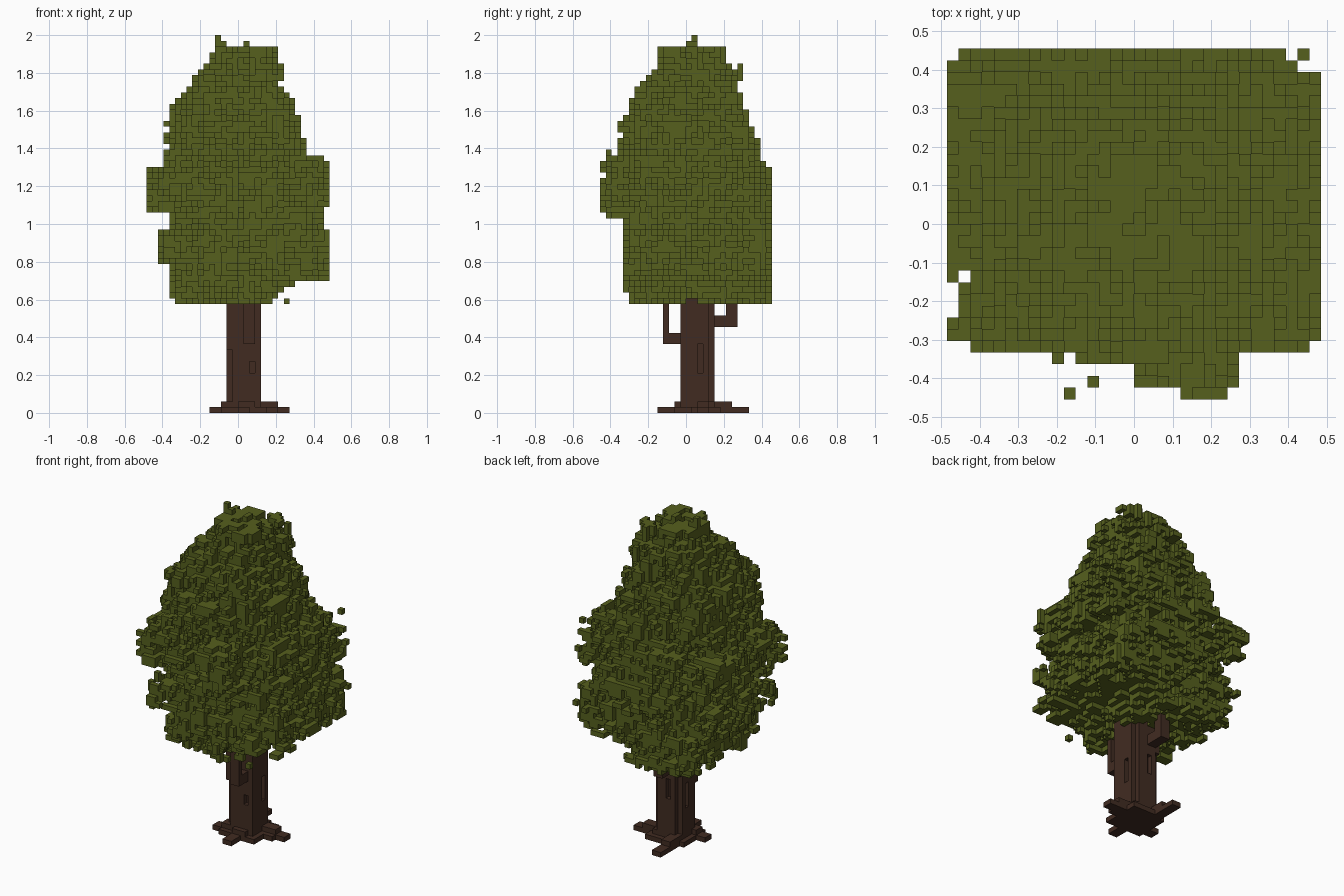
import bpy
import bmesh
from mathutils import Vector, noise

cube = bpy.data.objects.get("Cube")
if cube:
    bpy.data.objects.remove(cube, do_unlink=True)

CELL = 2 / 66
SIDES = [(1, 0, 0), (-1, 0, 0), (0, 1, 0), (0, -1, 0), (0, 0, 1), (0, 0, -1)]


def flat_colour(name, rgb):
    mat = bpy.data.materials.new(name)
    mat.use_nodes = True
    mat.diffuse_color = (*rgb, 1)
    bsdf = mat.node_tree.nodes["Principled BSDF"]
    bsdf.inputs["Base Color"].default_value = (*rgb, 1)
    bsdf.inputs["Roughness"].default_value = 1
    return mat


def block(x0, x1, y0, y1, z0, z1):
    """Set of grid cells inside a box."""
    return {(x, y, z) for x in range(x0, x1) for y in range(y0, y1) for z in range(z0, z1)}


def build(name, cells, mat, hidden=frozenset()):
    """Make the outer skin of a set of cells, skipping faces against hidden cells."""
    bm = bmesh.new()
    verts = {}

    def corner(p):
        if p not in verts:
            verts[p] = bm.verts.new([c * CELL for c in p])
        return verts[p]

    for cell in sorted(cells):
        for side in SIDES:
            near = tuple(c + s for c, s in zip(cell, side))
            if near in cells or near in hidden:
                continue
            axis = next(i for i in range(3) if side[i])
            a, b = (axis + 1) % 3, (axis + 2) % 3
            ring = [(0, 0), (1, 0), (1, 1), (0, 1)]
            if side[axis] < 0:
                ring.reverse()
            pts = []
            for u, v in ring:
                p = list(cell)
                p[axis] += max(side[axis], 0)
                p[a] += u
                p[b] += v
                pts.append(corner(tuple(p)))
            bm.faces.new(pts)
    mesh = bpy.data.meshes.new(name)
    bm.to_mesh(mesh)
    bm.free()
    mesh.materials.append(mat)
    obj = bpy.data.objects.new(name, mesh)
    bpy.context.collection.objects.link(obj)
    return obj


def roughness(x, y, z):
    """How many cells are eaten away from the foliage surface here."""
    soft = noise.noise(Vector((x, y, z * 1.4)) * 0.27)
    slab = noise.cell(Vector((x // 2 + 0.5, y // 2 + 0.5, z + 0.5)))
    grain = noise.cell(Vector((x + 70.5, y + 0.5, z + 0.5)))
    return max(0, 1.2 + 3 * soft + 1.2 * slab + 1.2 * grain)


def box_depth(p, lo, hi, power):
    """Depth in cells below the surface of a rounded box."""
    total, small = 0, 99
    for c, a, b in zip(p, lo, hi):
        half = (b - a) / 2
        total += abs((c + 0.5 - (a + b) / 2) / half) ** power
        small = min(small, half)
    return (1 - total ** (1 / power)) * small


# Foliage outline by height: z, left and right x, front and back y
OUTLINE = [
    (19, -11, 6, -10, 15), (22, -12, 8, -11, 15), (24, -12, 15, -11, 15),
    (35, -12, 15, -11, 15), (41, -13, 14, -12, 14), (46, -13, 12, -11, 13),
    (50, -13, 11, -11, 12), (54, -12, 10, -10, 10), (57, -8, 8, -9, 10),
    (60, -8, 9, -6, 9), (61, -5, 7, -5, 7), (64, -5, 7, -5, 7),
]
# Bulging boughs: low corner, high corner, squareness
BOUGHS = [
    ((-14, -11, 26), (5, 15, 32), 10), ((0, -11, 23), (16, 15, 32), 12),
    ((-16, -11, 35), (0, 15, 43), 10), ((0, -11, 35), (16, 14, 45), 8),
    ((-10, 5, 33), (10, 15, 41), 8), ((-12, 2, 19), (2, 15, 30), 5),
    ((0, -15, 34), (9, -5, 46), 4), ((-5, -12, 42), (4, -6, 51), 6),
]


def outline_at(z):
    for low, high in zip(OUTLINE, OUTLINE[1:]):
        if low[0] <= z <= high[0]:
            t = (z - low[0]) / (high[0] - low[0])
            return [a + (b - a) * t for a, b in zip(low[1:], high[1:])]


def in_foliage(p):
    x, y, z = p
    rough = roughness(x, y, z)
    if z < 64:
        x0, x1, y0, y1 = outline_at(z + 0.5)
        depth = box_depth((x, y), (x0, y0), (x1, y1), 3.6 if z < 46 else 3.2)
        if min(depth, z - 18.5, 64.5 - z) > rough * 0.9:
            return True
    return any(box_depth(p, lo, hi, power) > rough * 0.7 for lo, hi, power in BOUGHS)


bark = flat_colour("bark brown", (0.053, 0.0245, 0.0155))
leaf = flat_colour("leaf green", (0.092, 0.115, 0.0125))

# Trunk with shallow knot holes and trimmed corners
trunk = block(-2, 4, -1, 5, 0, 22)
for hole in [(2, 3, -1, 0, 7, 9), (-2, -1, 2, 3, 7, 12), (3, 4, 2, 3, 7, 12),
             (0, 1, 4, 5, 9, 13), (3, 4, 4, 5, 2, 22), (-2, -1, 4, 5, 2, 14),
             (-2, -1, -1, 0, 2, 11)]:
    trunk -= block(*hole)

# Roots spreading from the foot
roots = block(-2, 5, -1, 6, 0, 1) | block(-3, 5, -2, 5, 0, 1)
roots |= block(4, 7, 1, 4, 0, 1) | block(6, 9, 2, 4, 0, 1) | block(4, 7, 2, 4, 1, 2)
roots |= block(-2, 0, 5, 11, 0, 1) | block(-2, 0, 5, 8, 1, 2)
roots |= block(0, 2, -5, -1, 0, 1) | block(0, 3, -2, -1, 1, 2)
roots |= block(-5, -2, -1, 1, 0, 1) | block(-3, -2, -1, 1, 1, 2)
roots -= trunk

# Elbow branches in front and behind
front_branch = block(1, 3, -4, -1, 12, 14) | block(1, 3, -4, -3, 12, 22)
back_branch = block(-1, 1, 5, 9, 15, 17) | block(-1, 1, 7, 9, 15, 22)

# Foliage, with top tufts and a few loose leaves
foliage = {p for p in block(-16, 16, -15, 15, 19, 66) if in_foliage(p)}
foliage |= block(-4, -2, 1, 2, 62, 65) | block(-4, -3, 1, 2, 65, 66)
foliage |= block(1, 2, 0, 2, 62, 65) | block(4, 5, 9, 10, 58, 61)
foliage |= block(-6, -5, -15, -14, 43, 44) | block(-4, -3, -14, -13, 38, 39)
foliage |= block(8, 9, -9, -8, 19, 20)
wood = trunk | roots | front_branch | back_branch
foliage -= wood

build("trunk", trunk, bark, wood)
build("roots", roots, bark, wood)
build("front_branch", front_branch, bark, wood)
build("back_branch", back_branch, bark, wood)
build("foliage", foliage, leaf)
